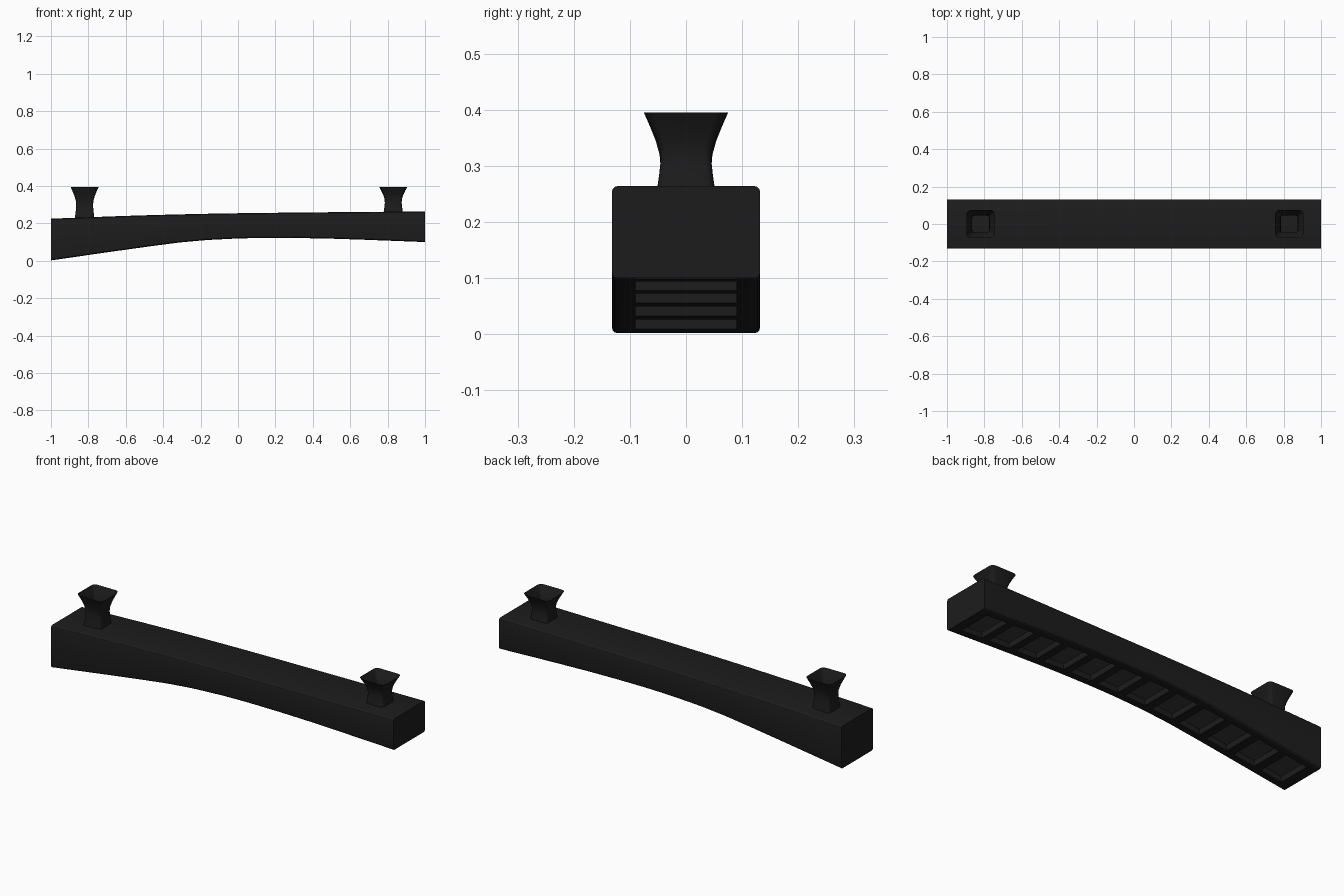
import bpy, bmesh, math

if "Cube" in bpy.data.objects:
    bpy.data.objects.remove(bpy.data.objects["Cube"])


def material(name, v):
    m = bpy.data.materials.new(name)
    m.diffuse_color = (v, v, v, 1)
    m.use_nodes = True
    m.node_tree.nodes["Principled BSDF"].inputs["Base Color"].default_value = m.diffuse_color
    return m


dark = material("dark_plastic", 0.012)
grey = material("grey_pad", 0.04)


def interp(pts, x):
    # Smooth (Catmull-Rom style) interpolation through profile points
    n = len(pts)

    def slope(k):
        a, b = pts[max(k - 1, 0)], pts[min(k + 1, n - 1)]
        return (b[1] - a[1]) / (b[0] - a[0])
    for i in range(n - 1):
        (x0, z0), (x1, z1) = pts[i], pts[i + 1]
        if x <= x1 + 1e-6:
            h = x1 - x0
            t = (x - x0) / h
            return ((2*t**3 - 3*t**2 + 1) * z0 + (t**3 - 2*t**2 + t) * h * slope(i)
                    + (3*t**2 - 2*t**3) * z1 + (t**3 - t**2) * h * slope(i + 1))


TOP = [(-1, 0.225), (-0.5, 0.243), (0, 0.254), (1, 0.264)]
BOTTOM = [(-1, 0.002), (-0.5, 0.073), (-0.25, 0.104), (0, 0.119), (0.2, 0.122), (0.5, 0.118), (1, 0.1)]


def finish(bm, name, mats, angle):
    bmesh.ops.recalc_face_normals(bm, faces=bm.faces)
    me = bpy.data.meshes.new(name)
    bm.to_mesh(me)
    bm.free()
    for m in mats:
        me.materials.append(m)
    ob = bpy.data.objects.new(name, me)
    bpy.context.collection.objects.link(ob)
    bpy.ops.object.select_all(action='DESELECT')
    ob.select_set(True)
    bpy.context.view_layer.objects.active = ob
    bpy.ops.object.shade_smooth_by_angle(angle=math.radians(angle))
    return ob


def skin(bm, rings):
    faces = []
    for a, b in zip(rings, rings[1:]):
        n = len(a)
        faces.append([bm.faces.new((a[i], a[(i + 1) % n], b[(i + 1) % n], b[i])) for i in range(n)])
    return faces


# Curved bar: lofted section with a row of recessed cells underneath
CELLS, END, RIB, W, R, CH, DEPTH = 12, 0.95, 0.04, 0.132, 0.01, 0.09, 0.03
pitch = (2 * END + RIB) / CELLS
xs = [-1]
for i in range(CELLS):
    x0 = -END + i * pitch
    xs += [x0, x0 + pitch - RIB]
xs.append(1)

bm = bmesh.new()
rings = []
for x in xs:
    t, b = interp(TOP, x), interp(BOTTOM, x)
    sec = [(-CH, b), (CH, b)]
    for cy, cz, a0 in ((W - R, b + R, -90), (W - R, t - R, 0), (-W + R, t - R, 90), (-W + R, b + R, 180)):
        for k in range(4):
            a = math.radians(a0 + k * 30)
            sec.append((cy + R * math.cos(a), cz + R * math.sin(a)))
    rings.append([bm.verts.new((x, y, z)) for y, z in sec])
strips = skin(bm, rings)
bm.faces.new(rings[0])
bm.faces.new(rings[-1])
bmesh.ops.recalc_face_normals(bm, faces=bm.faces)
cells = [strips[i][0] for i in range(1, len(strips), 2)]
bmesh.ops.inset_individual(bm, faces=cells, thickness=0.0005)
floors = bmesh.ops.extrude_discrete_faces(bm, faces=cells)["faces"]
for f in floors:
    f.material_index = 1
    bmesh.ops.translate(bm, verts=f.verts, vec=(0, 0, DEPTH))
finish(bm, "curved_bar", [dark, grey], 30)

# Flared mounting posts: open, rounded-square trumpet shapes
PROFILE = [(0.0, 0.052), (0.2, 0.048), (0.4, 0.045), (0.55, 0.047), (0.7, 0.054), (0.85, 0.064), (1.0, 0.075)]


def post(name, cx, base):
    bm = bmesh.new()
    rings = []
    for t, h in PROFILE:
        r, ring = h * 0.3, []
        for q, (sx, sy) in enumerate(((1, 1), (-1, 1), (-1, -1), (1, -1))):
            for k in range(5):
                a = math.radians(q * 90 + k * 22.5)
                ring.append(bm.verts.new((cx + sx * (h - r) + r * math.cos(a),
                                          sy * (h - r) + r * math.sin(a),
                                          base + t * (0.395 - base))))
        rings.append(ring)
    skin(bm, rings)
    finish(bm, name, [dark], 50)


post("left_post", -0.82, 0.228)
post("right_post", 0.83, 0.255)
